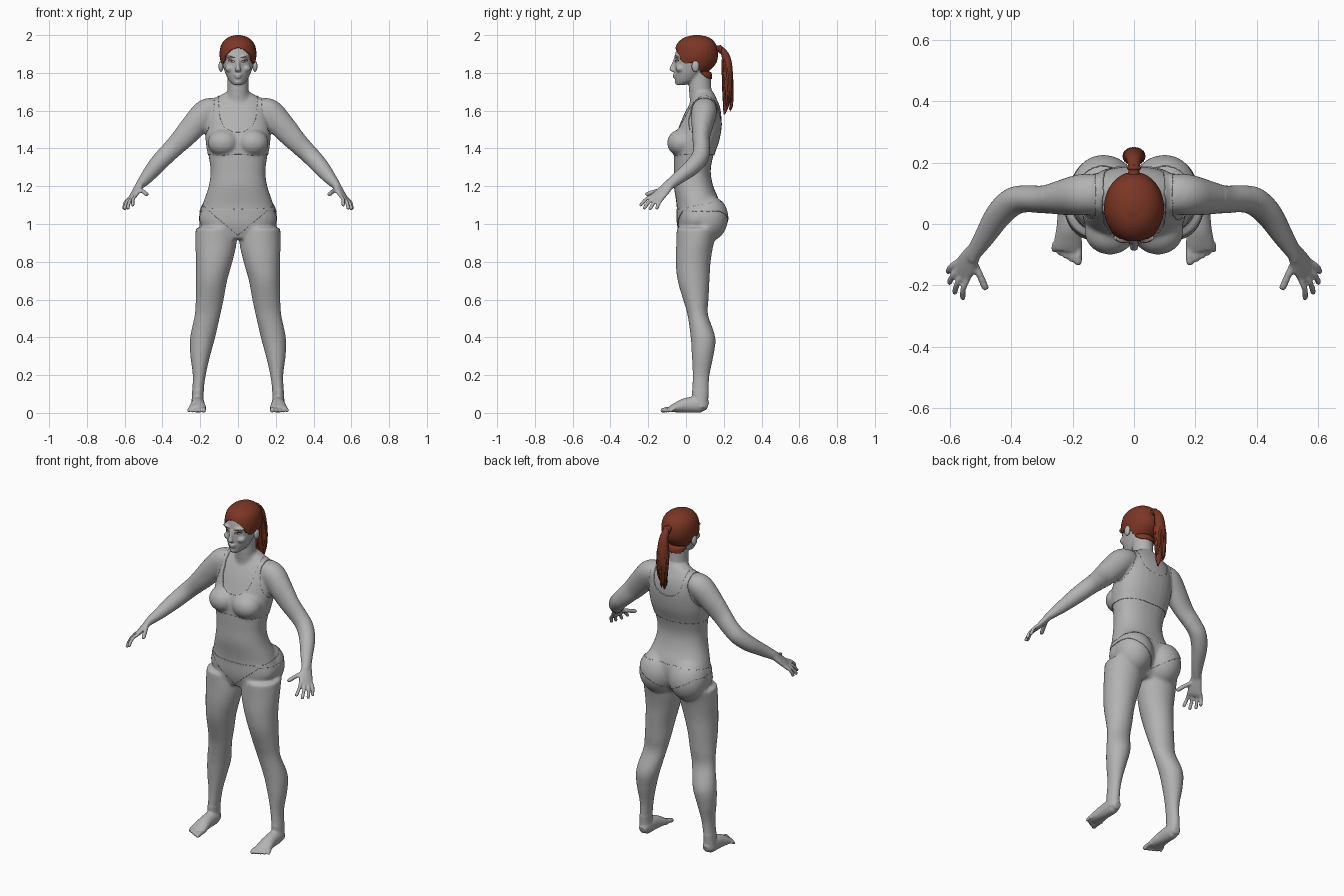
import bpy, bmesh, math, random
from mathutils import Vector, Matrix
from mathutils.bvhtree import BVHTree

if "Cube" in bpy.data.objects:
    bpy.data.objects.remove(bpy.data.objects["Cube"])
random.seed(4)
X, Y, Z = Vector((1, 0, 0)), Vector((0, 1, 0)), Vector((0, 0, 1))


def material(name, r, g, b):
    m = bpy.data.materials.new(name)
    m.use_nodes = True
    m.diffuse_color = (r, g, b, 1)
    m.node_tree.nodes["Principled BSDF"].inputs["Base Color"].default_value = (r, g, b, 1)
    return m


GREY = material("plain grey", .45, .45, .45)
HAIR = material("auburn hair", .2, .037, .018)
DARK = material("dark lashes", .03, .012, .01)
IRIS = material("red brown iris", .22, .03, .02)


def make(name, bm, mat):
    me = bpy.data.meshes.new(name)
    bm.to_mesh(me)
    bm.free()
    for f in me.polygons:
        f.use_smooth = True
    me.materials.append(mat)
    ob = bpy.data.objects.new(name, me)
    bpy.context.collection.objects.link(ob)
    return ob


def spline(rows, steps):
    """Smooth curve through rows of any length."""
    v = [Vector(r) for r in rows]
    v = [v[0] * 2 - v[1]] + v + [v[-1] * 2 - v[-2]]
    out = []
    for a, b, c, d in zip(v, v[1:], v[2:], v[3:]):
        for k in range(steps):
            t = k / steps
            out.append(b + (c - a) * (t / 2) + (a * 2 - b * 5 + c * 4 - d) * (t * t / 2)
                       + (b * 3 - a - c * 3 + d) * (t ** 3 / 2))
    return out + [v[-2]]


def loft(bm, rows, ref=Y, axis=None, p=2, steps=5, seg=24):
    """Rows are x, y, z and two radii; rings follow the path or stay square to axis."""
    pts = spline(rows, steps)
    rings = []
    for i, q in enumerate(pts):
        c = q.to_3d() if len(q) == 3 else Vector(q[:3])
        t = axis or (Vector(pts[min(i + 1, len(pts) - 1)][:3]) - Vector(pts[max(i - 1, 0)][:3])).normalized()
        u = ref.cross(t).normalized()
        w = t.cross(u)
        ring = []
        for k in range(seg):
            a = math.tau * k / seg
            cs, sn = math.cos(a), math.sin(a)
            cs = math.copysign(abs(cs) ** (2 / p), cs)
            sn = math.copysign(abs(sn) ** (2 / p), sn)
            ring.append(bm.verts.new(c + u * cs * max(q[3], .001) + w * sn * max(q[4], .001)))
        rings.append(ring)
    for r, s in zip(rings, rings[1:]):
        for k in range(seg):
            n = (k + 1) % seg
            bm.faces.new((r[k], r[n], s[n], s[k]))
    bm.faces.new(rings[0][::-1])
    bm.faces.new(rings[-1])


def tube(bm, pts, r, ref=Y):
    """Round finger-like shape with a blunt tip."""
    end = Vector(pts[-1]) + (Vector(pts[-1]) - Vector(pts[-2])).normalized() * r * .7
    loft(bm, [(*q, r, r) for q in pts] + [(*end, r * .4, r * .4)], ref, seg=12)


def ball(bm, c, r):
    bmesh.ops.create_uvsphere(bm, u_segments=24, v_segments=16, radius=1,
                              matrix=Matrix.Translation(c) @ Matrix.Diagonal((*r, 1)))


def lerp(x, table):
    for (a, fa), (b, fb) in zip(table, table[1:]):
        if x <= b:
            return fa + (fb - fa) * max(0, (x - a) / (b - a))
    return table[-1][1]


# Left leg and foot
bm = bmesh.new()
loft(bm, [(.12, .06, .98, .105, .11), (.117, .048, .9, .11, .1), (.126, .038, .8, .097, .093),
          (.14, .04, .7, .083, .085), (.15, .052, .6, .075, .068), (.161, .062, .52, .069, .055),
          (.187, .09, .4, .067, .066), (.2, .088, .3, .053, .058), (.205, .08, .2, .035, .046),
          (.213, .076, .1, .031, .044), (.214, .08, .03, .034, .036)], axis=Z)
loft(bm, [(.211, .115, .035, .022, .02), (.212, .08, .045, .044, .034), (.213, 0, .04, .039, .038),
          (.214, -.05, .029, .027, .045), (.216, -.085, .019, .016, .046)], ref=X)
for i in range(5):
    x, r = .181 + .02 * i, .0125 - .0012 * i
    tube(bm, [(x, -.06, .019), (x, -.1 + .008 * i, .019), (x + .001, -.126 + .01 * i, r)], r, X)

# Left arm, palm and fingers
loft(bm, [(.11, .1, 1.625, .05, .06), (.165, .096, 1.595, .07, .068), (.22, .088, 1.535, .07, .06),
          (.29, .08, 1.455, .06, .046), (.35, .082, 1.395, .051, .044), (.395, .072, 1.35, .048, .046),
          (.44, .03, 1.3, .044, .043), (.485, -.04, 1.245, .034, .034), (.52, -.092, 1.205, .023, .028),
          (.53, -.11, 1.19, .018, .028)])
across = Vector((.5, .85, -.2)).normalized()
loft(bm, [(.518, -.085, 1.21, .02, .026), (.535, -.115, 1.18, .018, .036),
          (.555, -.148, 1.147, .014, .041), (.567, -.165, 1.132, .008, .038)], ref=across)
knuckle = Vector((.556, -.15, 1.145))
tips = [(.557, -.24, 1.1), (.583, -.222, 1.083), (.6, -.19, 1.08), (.604, -.155, 1.083)]
for i, tip in enumerate(tips):
    base = knuckle + across * (.022 * i - .032)
    mid = base.lerp(Vector(tip), .55) + Vector((.006, 0, .008))
    tube(bm, [base, mid, tip], .0095, across)
tube(bm, [(.525, -.115, 1.185), (.502, -.165, 1.172), (.484, -.207, 1.157)], .0115, across)

# Bust, buttock and face volumes of the left half
ball(bm, (.078, -.025, 1.43), (.08, .072, .068))
ball(bm, (.1, .115, 1.03), (.108, .108, .125))
ball(bm, (.034, -.044, 1.888), (.034, .018, .009))
ball(bm, (.042, -.03, 1.823), (.026, .025, .02))

# Mirror the half, then add the central parts
dup = bmesh.ops.duplicate(bm, geom=bm.verts[:] + bm.edges[:] + bm.faces[:])["geom"]
bmesh.ops.scale(bm, vec=(-1, 1, 1), verts=[g for g in dup if isinstance(g, bmesh.types.BMVert)])
bmesh.ops.reverse_faces(bm, faces=[g for g in dup if isinstance(g, bmesh.types.BMFace)])
loft(bm, [(0, .045, .92, .08, .07), (0, .062, 1, .2, .108), (0, .066, 1.1, .188, .116),
          (0, .04, 1.2, .156, .105), (0, .033, 1.28, .146, .098), (0, .04, 1.36, .156, .105),
          (0, .058, 1.45, .169, .117), (0, .082, 1.55, .166, .106), (0, .095, 1.62, .15, .085),
          (0, .1, 1.667, .115, .06), (0, .1, 1.7, .06, .045)], axis=Z, p=2.3)
loft(bm, [(0, .095, 1.6, .075, .07), (0, .083, 1.66, .064, .064), (0, .075, 1.71, .056, .06),
          (0, .073, 1.8, .056, .058)], axis=Z)
loft(bm, [(0, -.03, 1.735, .022, .02), (0, 0, 1.758, .046, .056), (0, .02, 1.8, .068, .08),
          (0, .045, 1.85, .083, .106), (0, .053, 1.9, .091, .11), (0, .055, 1.95, .081, .097),
          (0, .057, 1.98, .052, .065), (0, .058, 1.993, .014, .018)], axis=Z)
loft(bm, [(0, -.056, 1.876, .008, .009), (0, -.067, 1.84, .01, .013), (0, -.075, 1.818, .015, .014),
          (0, -.064, 1.806, .014, .01)], axis=Z)
ball(bm, (0, -.06, 1.79), (.023, .012, .006))
ball(bm, (0, -.058, 1.777), (.019, .012, .006))
ball(bm, (0, -.04, 1.752), (.022, .02, .016))

# Fuse everything into one skin
body = make("body", bm, GREY)
remesh = body.modifiers.new("fuse", 'REMESH')
remesh.mode, remesh.voxel_size, remesh.use_smooth_shade = 'VOXEL', .006, True
soften = body.modifiers.new("soften", 'SMOOTH')
soften.factor, soften.iterations = .5, 2
dg = bpy.context.evaluated_depsgraph_get()
fused = bpy.data.meshes.new_from_object(body.evaluated_get(dg))
body.modifiers.clear()
body.data = fused
bm = bmesh.new()
bm.from_mesh(fused)
trunk = [v for v in bm.verts if abs(v.co.x) < .3 and .12 < v.co.z < 1.71]
for _ in range(18):
    bmesh.ops.smooth_vert(bm, verts=trunk, factor=.5, use_axis_x=True, use_axis_y=True, use_axis_z=True)
bm.normal_update()
bm.to_mesh(fused)
for f in fused.polygons:
    f.use_smooth = True
skin = BVHTree.FromBMesh(bm)
bm.free()


def shell(name, mat, rule, lift):
    """Close-fitting layer over the skin wherever rule holds."""
    b = bmesh.new()
    b.from_mesh(fused)
    bmesh.ops.delete(b, geom=[v for v in b.verts if not rule(abs(v.co.x), v.co.y, v.co.z)], context='VERTS')
    b.normal_update()
    for v in b.verts:
        v.co += v.normal * lift
    edge = [v for v in b.verts if v.is_boundary]
    for _ in range(6):
        bmesh.ops.smooth_vert(b, verts=edge, factor=.5, use_axis_x=True, use_axis_y=True, use_axis_z=True)
    ob = make(name, b, mat)
    solid = ob.modifiers.new("thickness", 'SOLIDIFY')
    solid.thickness, solid.offset = lift * 1.3, -1


def in_top(x, y, z):
    arm = lerp(z, [(1.46, .18), (1.5, .16), (1.56, .138), (1.7, .128)])
    neck = lerp(z - (.05 if y > .08 else 0), [(1.488, -.01), (1.492, .03), (1.515, .07), (1.57, .09), (1.7, .1)])
    return 1.36 < z < 1.72 and neck < x < arm


def in_briefs(x, y, z):
    leg = .93 + .85 * x if y < .07 else .95 + .6 * x
    return x < .25 and min(leg, 1.06) < z < 1.093 + .17 * y


hairline = [(-.06, 1.94), (-.045, 1.91), (-.03, 1.865), (0, 1.842), (.05, 1.85), (.08, 1.785), (.11, 1.765)]
shell("sports_top", GREY, in_top, .004)
shell("briefs", GREY, in_briefs, .003)
shell("hair_cap", HAIR, lambda x, y, z: z > lerp(y, hairline), .007)

# Ears
bm = bmesh.new()
for s in (1, -1):
    ball(bm, (s * .09, .05, 1.835), (.013, .02, .03))
make("ears", bm, GREY)

# Ponytail with loose strands and its tie
bm = bmesh.new()
tail = [(0, .15, 1.925), (0, .185, 1.925), (0, .213, 1.88), (0, .222, 1.8), (0, .222, 1.71), (0, .212, 1.63), (0, .203, 1.58)]
for q, a, b in zip(tail, (.02, .018, .026, .034, .032, .02, .004), (.02, .018, .02, .026, .024, .016, .004)):
    q += (a, b)
loft(bm, [q + r for q, r in zip(tail, [(.02, .02), (.016, .018), (.022, .026), (.026, .034),
                                       (.024, .032), (.016, .02), (.004, .004)])], ref=X)
for i in range(22):
    a = math.tau * i / 22
    dx, dy, drop = math.cos(a), math.sin(a), random.uniform(.0, .14)
    path = [(dx * .022, .21 + dy * .018, 1.87), (dx * .031, .22 + dy * .023, 1.8 - drop / 2),
            (dx * .027, .222 + dy * .021, 1.72 - drop * .7), (dx * .022, .215 + dy * .018, 1.66 - drop * .5)]
    loft(bm, [(*q, r, r) for q, r in zip(path, (.004, .007, .006, .001))], ref=X, seg=6)
make("ponytail", bm, HAIR)
bm = bmesh.new()
ball(bm, (0, .182, 1.925), (.023, .012, .023))
make("hair_tie", bm, HAIR)


def face_plate(name, mat, start, end, width, layer):
    """Thin tapered plate laid on both sides of the face."""
    b = bmesh.new()
    for s in (1, -1):
        grid = []
        for i in range(13):
            t = i / 12
            x, z = (p + (q - p) * t for p, q in zip(start, end))
            half = width * math.sin(math.pi * (.04 + .92 * t)) ** .6
            row = []
            for k in (-1, 0, 1):
                hit = skin.ray_cast(Vector((s * x, -.3, z + k * half)), Y)[0]
                row.append(b.verts.new((hit or Vector((s * x, -.05, z))) - Y * .0012 * layer))
            grid.append(row)
        for p, q in zip(grid, grid[1:]):
            for k in (0, 1):
                b.faces.new((p[k], q[k], q[k + 1], p[k + 1])[::s])
    make(name, b, mat)


face_plate("eyebrows", HAIR, (.014, 1.879), (.058, 1.893), .003, 1)
face_plate("eye_outlines", DARK, (.016, 1.86), (.054, 1.866), .0075, 1)
face_plate("eyeballs", GREY, (.019, 1.859), (.05, 1.864), .0045, 2)
face_plate("irises", IRIS, (.028, 1.861), (.04, 1.862), .0052, 3)
face_plate("mouth_line", DARK, (0, 1.7835), (.021, 1.783), .0009, 1)
